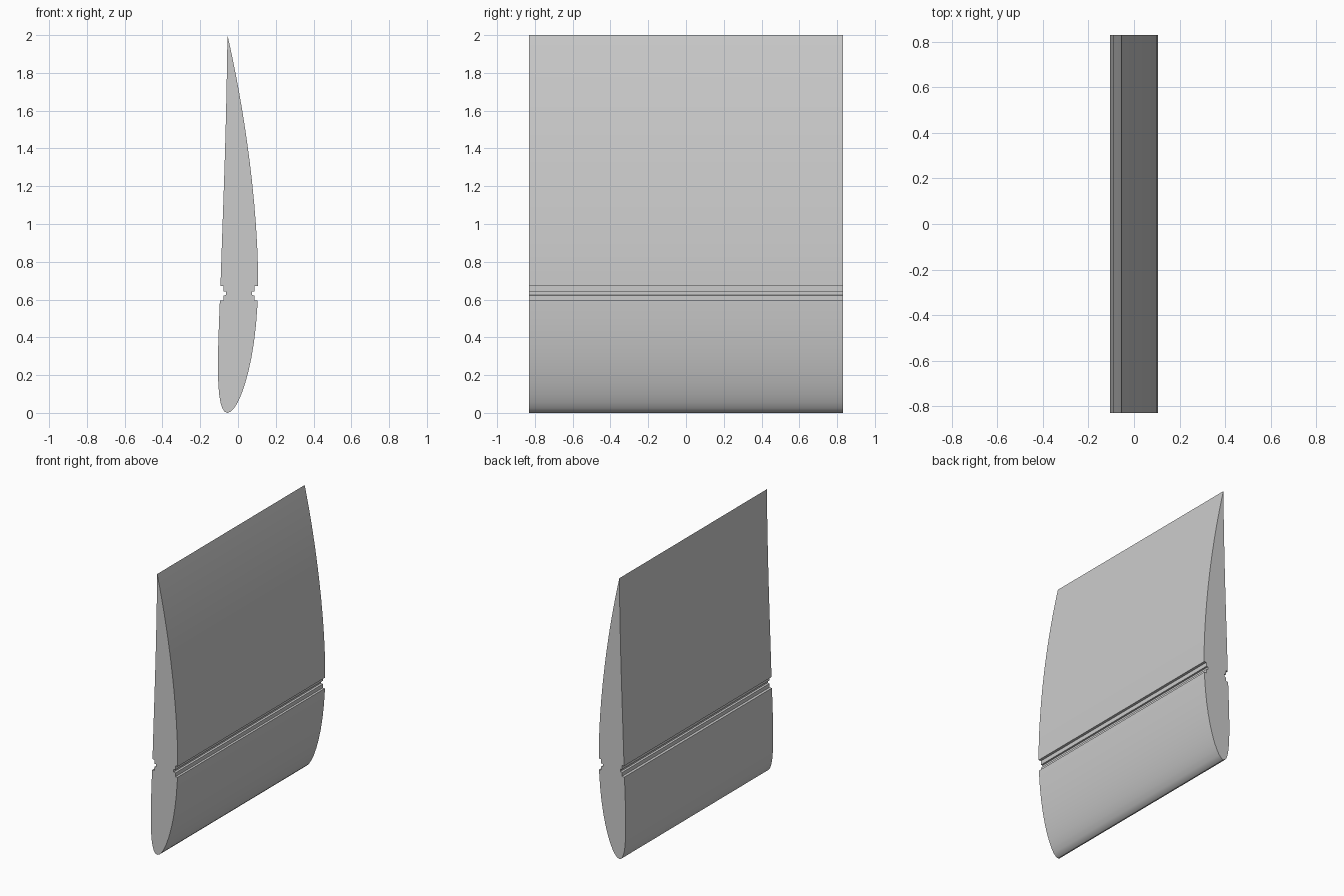
import bpy, bmesh, math

if "Cube" in bpy.data.objects:
    bpy.data.objects.remove(bpy.data.objects["Cube"])

CHORD, HALF_SPAN = 2.0, 0.83
THICK, CAMBER, CAMBER_POS = 0.10, 0.032, 0.4
STEPS = 28
# Groove levels up the chord, and the depth of its outer and inner steps
Z0, Z1, Z2, Z3 = 0.594, 0.621, 0.643, 0.672
SHALLOW, DEEP = 0.018, 0.031


def foil(z, side):
    """Sideways offset of the aerofoil skin at height z (side +1 or -1)."""
    t = min(max(z / CHORD, 0.0), 1.0)
    half = 5 * THICK * (0.2969 * math.sqrt(t) - 0.126 * t - 0.3516 * t ** 2
                        + 0.2843 * t ** 3 - 0.1036 * t ** 4)
    w = CAMBER_POS if t < CAMBER_POS else 1 - CAMBER_POS
    mid = CAMBER * (1 - ((t - CAMBER_POS) / w) ** 2)
    return CHORD * (mid + side * half)


def skin(side):
    """Profile points from leading to trailing edge, with the stepped groove."""
    zs = [CHORD * (1 - math.cos(math.pi * i / STEPS)) / 2 for i in range(STEPS + 1)]
    lower = [z for z in zs if z < Z0 - 0.01] + [Z0]
    upper = [Z3] + [z for z in zs if z > Z3 + 0.01]
    edge = foil((Z0 + Z3) / 2, side)
    s, d = edge - side * SHALLOW, edge - side * DEEP
    groove = [(s, Z0), (s, Z1), (d, Z1 + 0.003), (d, Z2), (s, Z2), (s, Z3)]
    return [(foil(z, side), z) for z in lower] + groove + [(foil(z, side), z) for z in upper]


# Closed outline, centred across its thickness
right, left = skin(1), skin(-1)
outline = right + left[-2:0:-1]
xs = [p[0] for p in outline]
shift = (min(xs) + max(xs)) / 2

# Wing section extruded along y
bm = bmesh.new()
face = bm.faces.new([bm.verts.new((x - shift, -HALF_SPAN, z)) for x, z in outline])
ext = bmesh.ops.extrude_face_region(bm, geom=[face], use_keep_orig=True)
bmesh.ops.translate(bm, vec=(0, 2 * HALF_SPAN, 0),
                    verts=[v for v in ext["geom"] if isinstance(v, bmesh.types.BMVert)])
bmesh.ops.recalc_face_normals(bm, faces=bm.faces)
mesh = bpy.data.meshes.new("wing_section")
bm.to_mesh(mesh)
bm.free()
wing = bpy.data.objects.new("wing_section", mesh)
bpy.context.collection.objects.link(wing)

# Plain grey finish
grey = bpy.data.materials.new("grey")
grey.diffuse_color = (0.6, 0.6, 0.6, 1)
grey.use_nodes = True
grey.node_tree.nodes["Principled BSDF"].inputs["Base Color"].default_value = grey.diffuse_color
mesh.materials.append(grey)

# Smooth skin with sharp ends and groove
bpy.context.view_layer.objects.active = wing
wing.select_set(True)
bpy.ops.object.shade_smooth_by_angle(angle=math.radians(30))
